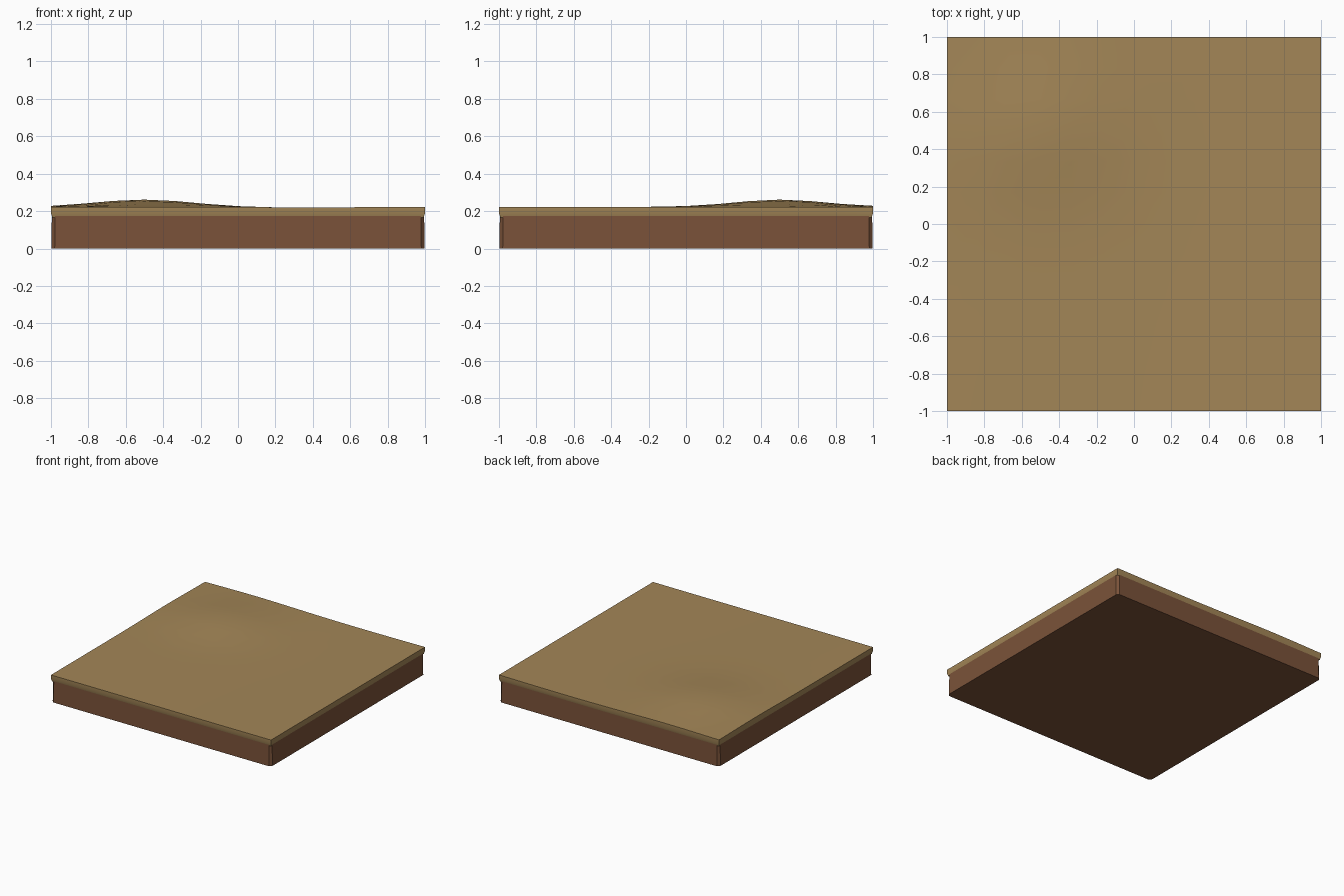
import bpy, bmesh
from math import exp, sin, pi

if "Cube" in bpy.data.objects:
    bpy.data.objects.remove(bpy.data.objects["Cube"])

N = 12  # grid divisions of the top


def material(name, rgb):
    m = bpy.data.materials.new(name)
    m.diffuse_color = (*rgb, 1)
    m.use_nodes = True
    m.node_tree.nodes["Principled BSDF"].inputs["Base Color"].default_value = m.diffuse_color
    return m


def make_object(name, bm, mat, smooth=None):
    bmesh.ops.recalc_face_normals(bm, faces=bm.faces)
    me = bpy.data.meshes.new(name)
    bm.to_mesh(me)
    bm.free()
    me.materials.append(mat)
    ob = bpy.data.objects.new(name, me)
    bpy.context.collection.objects.link(ob)
    if smooth:
        bpy.context.view_layer.objects.active = ob
        ob.select_set(True)
        bpy.ops.object.shade_smooth_by_angle(angle=smooth)
        ob.select_set(False)
    return ob


def height(x, y):
    # one low mound plus a faint ripple
    mound = 0.038 * exp(-((x + 0.5) / 0.37) ** 2 - ((y - 0.5) / 0.34) ** 2)
    return 0.221 + mound - 0.003 * sin(pi * (x + 0.1)) * (0.6 + 0.4 * y)


# Earth block with chamfered upright corners
bm = bmesh.new()
bmesh.ops.create_cube(bm, size=1)
for v in bm.verts:
    v.co = (v.co.x * 1.99, v.co.y * 1.99, (v.co.z + 0.5) * 0.19)
uprights = [e for e in bm.edges
            if abs(e.verts[0].co.z - e.verts[1].co.z) > 0.1]
bmesh.ops.bevel(bm, geom=uprights, offset=0.018, segments=1, affect='EDGES')
for v in bm.verts:
    if v.co.z < 0.01:
        v.co.x *= 1.003
        v.co.y *= 1.003
make_object("earth_block", bm, material("earth", (0.195, 0.085, 0.041)))

# Sand layer: rolling top with a lip that tucks under around the rim
bm = bmesh.new()
bmesh.ops.create_grid(bm, x_segments=N, y_segments=N, size=1)
for v in bm.verts:
    v.co.z = height(v.co.x, v.co.y)
for size, z in ((1.0, 0.19), (0.993, 0.166)):
    rim = [e for e in bm.edges if e.is_boundary]
    geom = bmesh.ops.extrude_edge_only(bm, edges=rim)["geom"]
    for v in (g for g in geom if isinstance(g, bmesh.types.BMVert)):
        v.co.z = z
        for i in (0, 1):
            if abs(v.co[i]) > 0.99:
                v.co[i] = size if v.co[i] > 0 else -size
make_object("sand_top", bm, material("sand", (0.366, 0.238, 0.095)), 0.6)
